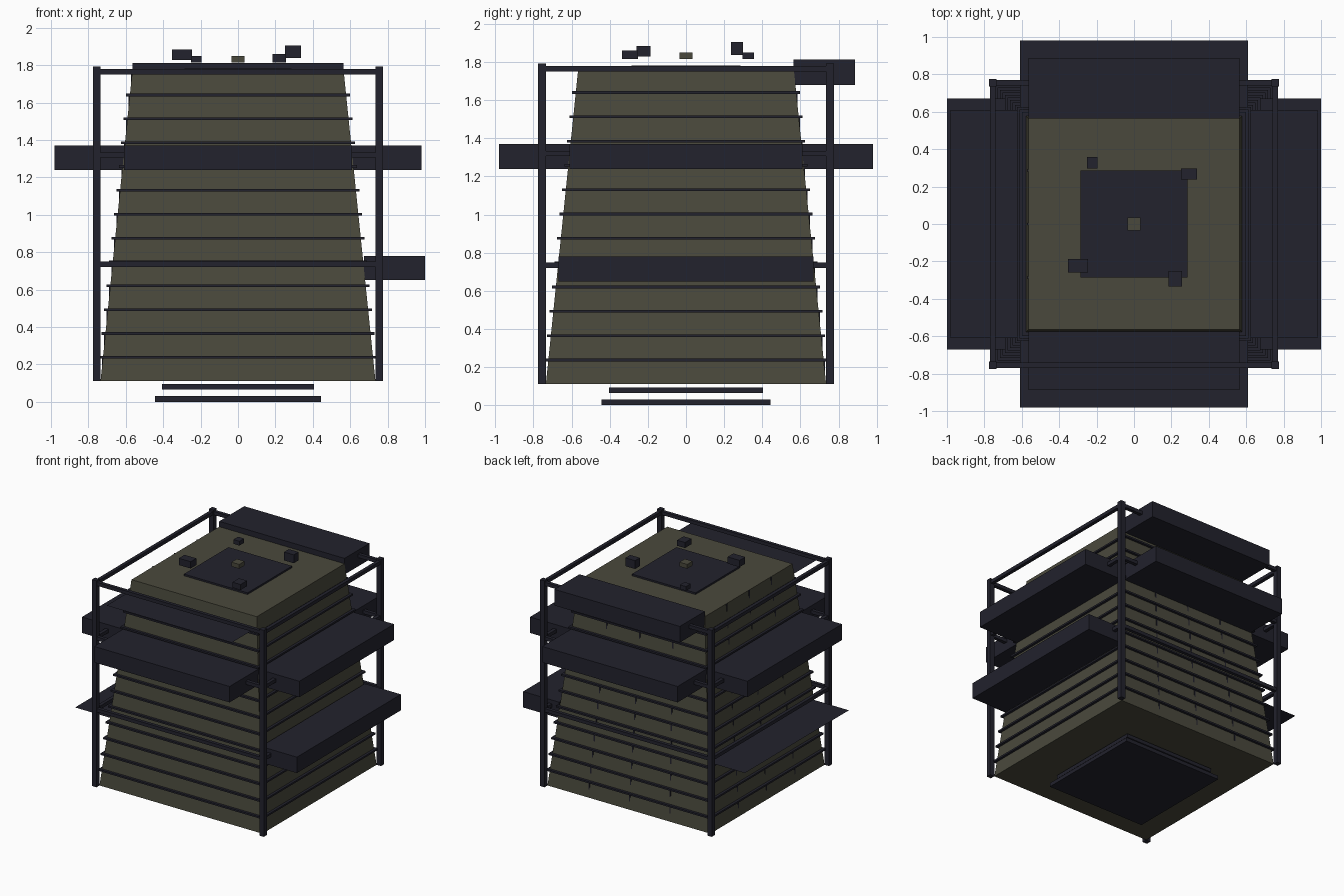
import bpy

if "Cube" in bpy.data.objects:
    bpy.data.objects.remove(bpy.data.objects["Cube"])


def material(name, rgb):
    m = bpy.data.materials.new(name)
    m.diffuse_color = (*rgb, 1)
    m.use_nodes = True
    m.node_tree.nodes["Principled BSDF"].inputs["Base Color"].default_value = m.diffuse_color
    return m


olive = material("olive cladding", (0.068, 0.066, 0.045))
dark = material("dark slate", (0.016, 0.016, 0.026))


def mesh_object(name, verts, faces, mat):
    me = bpy.data.meshes.new(name)
    me.from_pydata(verts, [], faces)
    me.materials.append(mat)
    ob = bpy.data.objects.new(name, me)
    bpy.context.collection.objects.link(ob)
    return ob


def box(name, x, y, z, mat=dark, top=None):
    """Box from (min, max) ranges; top = half width of a tapered upper end."""
    verts = [(a, b, z[0]) for a, b in ((x[0], y[0]), (x[1], y[0]), (x[1], y[1]), (x[0], y[1]))]
    if top:
        x = y = (-top, top)
    verts += [(a, b, z[1]) for a, b in ((x[0], y[0]), (x[1], y[0]), (x[1], y[1]), (x[0], y[1]))]
    faces = [(3, 2, 1, 0), (4, 5, 6, 7), (0, 1, 5, 4), (1, 2, 6, 5), (2, 3, 7, 6), (3, 0, 4, 7)]
    return mesh_object(name, verts, faces, mat)


def flat(name, x, y, z):
    """Single-sheet panel without thickness."""
    verts = [(x[0], y[0], z), (x[1], y[0], z), (x[1], y[1], z), (x[0], y[1], z)]
    return mesh_object(name, verts, [(0, 1, 2, 3)], dark)


def span(h, centre=0):
    return (centre - h, centre + h)


Z0, Z1, FLOORS = 0.11, 1.768, 13
STEP = (Z1 - Z0) / FLOORS


def half(z):
    """Half width of the tapered tower at height z."""
    return 0.735 - 0.17 * (z - Z0) / (Z1 - Z0)


# Tapered tower
box("tower_body", span(0.735), span(0.735), (Z0, Z1), olive, top=0.565)

# Floor ledges
for i in range(1, FLOORS):
    z = Z0 + i * STEP
    h = half(z) + 0.02
    box("floor_ledge", span(h), span(h), span(0.007, z))

# Thin upright mullions, floor by floor, on the back and left walls
for i in range(FLOORS):
    za = Z0 + i * STEP
    h = half(za + STEP / 2)
    for f in (-0.5, 0, 0.5):
        u = span(0.005, f * h)
        box("back_mullion", u, (h - 0.01, h), (za, za + STEP))
        box("left_mullion", (-h, -h + 0.01), u, (za, za + STEP))

# Outer frame: corner posts and ring beams
P = 0.755
for sx in (-1, 1):
    for sy in (-1, 1):
        box("corner_post", span(0.02, sx * P), span(0.02, sy * P), (Z0, 1.793))
for z in (0.735, 1.32, 1.765):
    for s in (-1, 1):
        box("frame_beam_x", span(P), span(0.014, s * P), span(0.014, z))
        box("frame_beam_y", span(0.014, s * P), span(P), span(0.014, z))

# Balconies: four in the middle, one full and one sheet low and high
for s in (-1, 1):
    out = tuple(sorted((s * 0.61, s * 0.98)))
    box("middle_balcony_x", out, span(0.61), (1.24, 1.37))
    box("middle_balcony_y", span(0.61), out, (1.24, 1.37))
box("lower_balcony", (0.675, 1.0), span(0.67), (0.65, 0.78))
flat("lower_panel", (-1.0, -0.675), span(0.67), 0.65)
box("upper_balcony", span(0.565), (0.565, 0.887), (1.68, 1.812))
flat("upper_panel", span(0.565), (-0.887, -0.565), 1.68)

# Roof plate and small floating blocks
box("roof_plate", span(0.287), span(0.287), (Z1, 1.782))
box("roof_core", span(0.035), span(0.035), (1.815, 1.85), olive)
for x, y, z in (((0.25, 0.337), (0.237, 0.298), (1.837, 1.905)),
                ((-0.25, -0.195), (0.297, 0.357), (1.815, 1.85)),
                ((-0.352, -0.245), (-0.26, -0.187), (1.828, 1.883)),
                ((0.185, 0.257), (-0.335, -0.252), (1.815, 1.86))):
    box("roof_block", x, y, z)

# Base plates under the tower
box("base_plate", span(0.443), span(0.443), (0, 0.03))
box("upper_base_plate", span(0.405), span(0.405), (0.065, 0.094))
